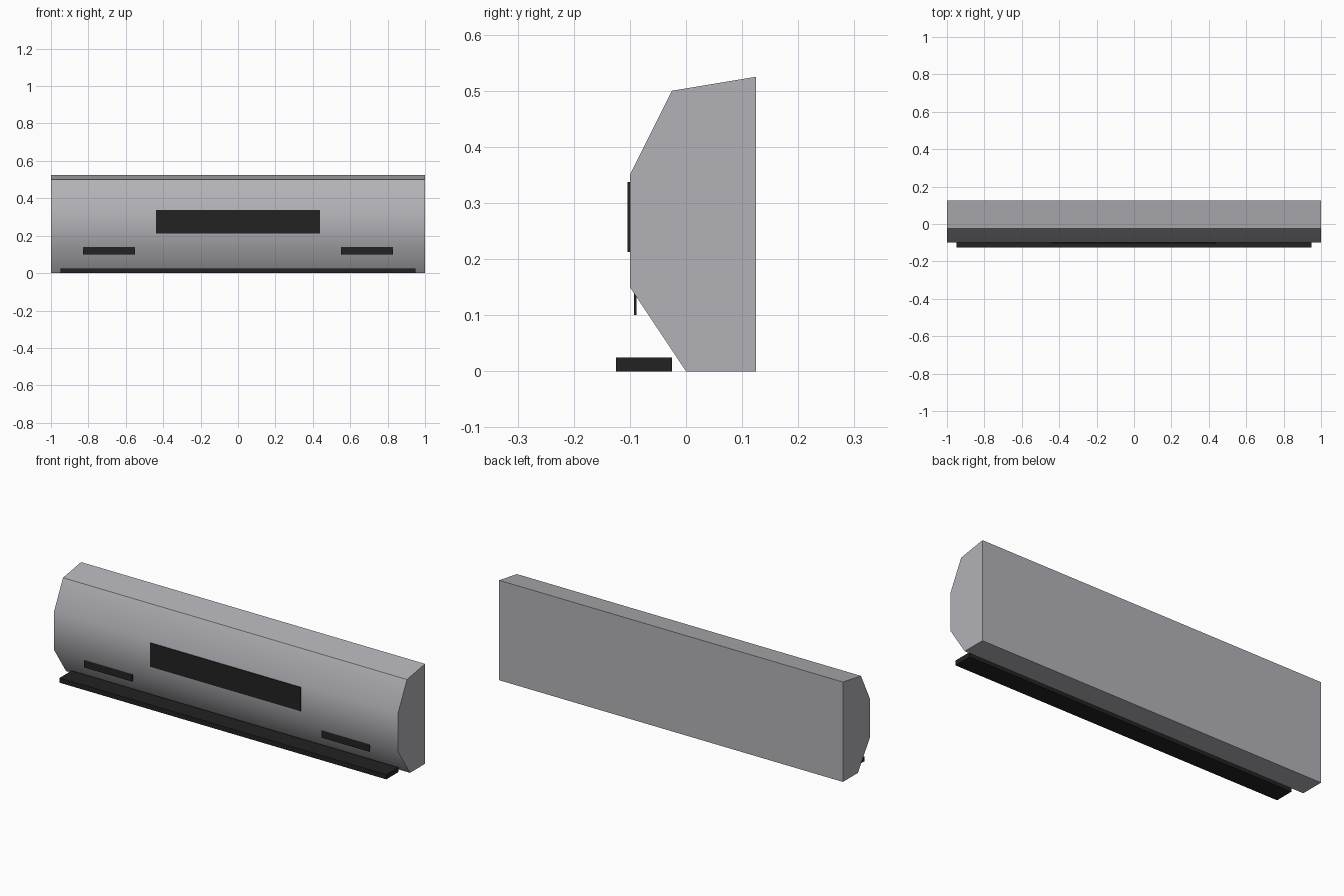
import bpy
import bmesh
import math

cube = bpy.data.objects.get("Cube")
if cube:
    bpy.data.objects.remove(cube, do_unlink=True)


def make_material(name, color):
    mat = bpy.data.materials.new(name)
    mat.use_nodes = True
    mat.diffuse_color = color
    mat.node_tree.nodes["Principled BSDF"].inputs["Base Color"].default_value = color
    return mat


silver = make_material("silver paint", (0.45, 0.445, 0.475, 1))
black = make_material("black plastic", (0.016, 0.016, 0.016, 1))


def extrude_profile(name, profile, x0, x1, mat):
    """Sweep a closed (y, z) profile along x."""
    bm = bmesh.new()
    face = bm.faces.new([bm.verts.new((x0, y, z)) for y, z in profile])
    swept = bmesh.ops.extrude_face_region(bm, geom=[face])
    verts = [v for v in swept["geom"] if isinstance(v, bmesh.types.BMVert)]
    bmesh.ops.translate(bm, verts=verts, vec=(x1 - x0, 0, 0))
    bmesh.ops.recalc_face_normals(bm, faces=bm.faces)
    mesh = bpy.data.meshes.new(name)
    bm.to_mesh(mesh)
    bm.free()
    mesh.materials.append(mat)
    obj = bpy.data.objects.new(name, mesh)
    bpy.context.collection.objects.link(obj)
    return obj


def box(name, x, y, z, mat):
    profile = [(y[0], z[0]), (y[1], z[0]), (y[1], z[1]), (y[0], z[1])]
    return extrude_profile(name, profile, x[0], x[1], mat)


# Bumper shell: flat back, bevelled front shaded as one curve
shell = extrude_profile(
    "bumper_shell",
    [(0, 0), (0.125, 0), (0.125, 0.525), (-0.025, 0.5), (-0.1, 0.35), (-0.1, 0.15)],
    -1, 1, silver)
bpy.ops.object.select_all(action="DESELECT")
shell.select_set(True)
bpy.context.view_layer.objects.active = shell
bpy.ops.object.shade_smooth_by_angle(angle=math.radians(40))

# Centre grille plate
box("centre_grille", (-0.4375, 0.4375), (-0.104, -0.099), (0.2125, 0.3375), black)

# Lower side vents
for side, x in (("right", (-0.83, -0.55)), ("left", (0.55, 0.83))):
    box(side + "_vent", x, (-0.093, -0.088), (0.1, 0.14), black)

# Splitter lip along the bottom
box("splitter", (-0.95, 0.95), (-0.125, -0.025), (0, 0.025), black)
